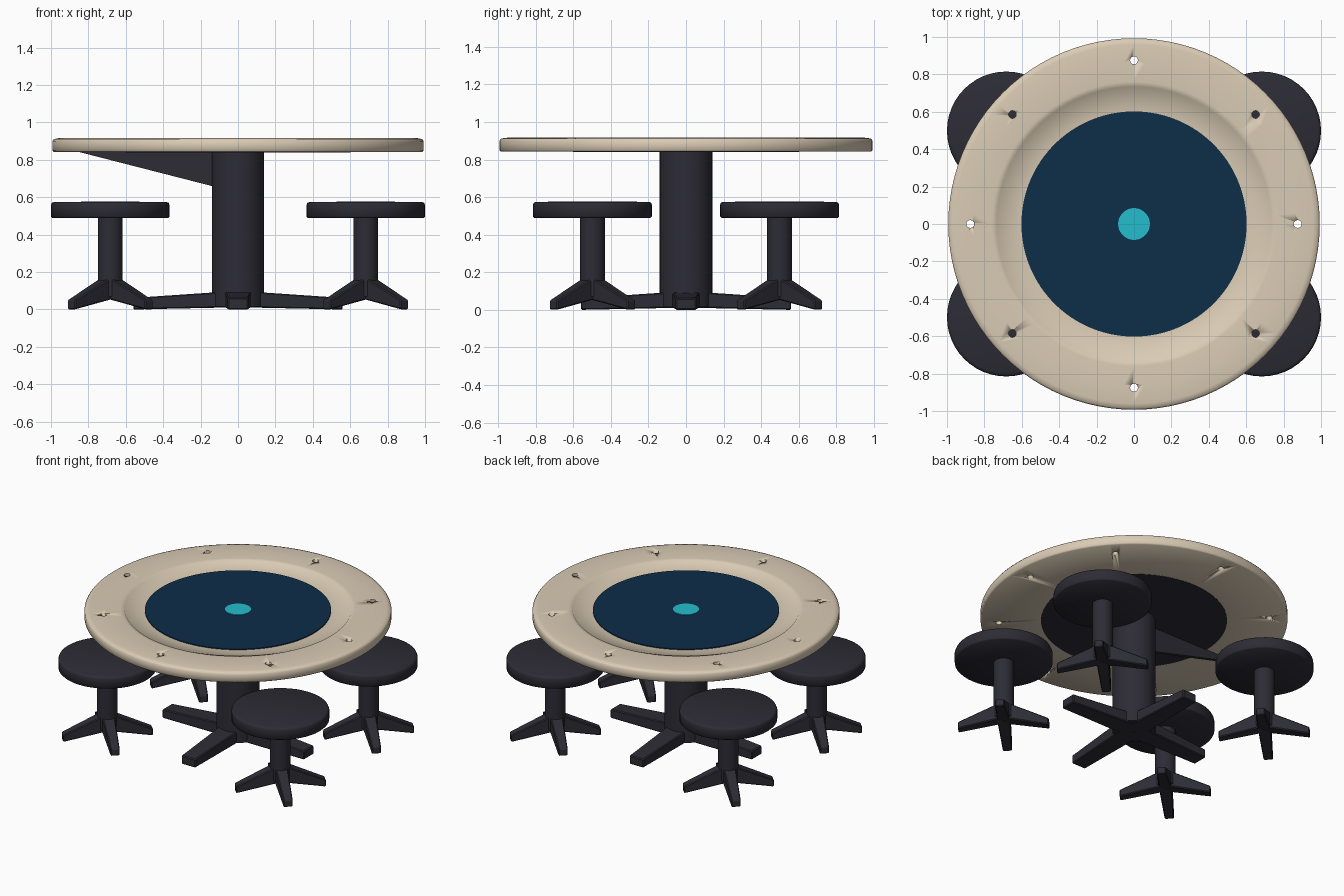
import bpy, bmesh, math
from mathutils import Matrix, Vector

if "Cube" in bpy.data.objects:
    bpy.data.objects.remove(bpy.data.objects["Cube"])


def material(name, rgb):
    m = bpy.data.materials.new(name)
    m.diffuse_color = (*rgb, 1)
    m.use_nodes = True
    m.node_tree.nodes["Principled BSDF"].inputs["Base Color"].default_value = m.diffuse_color
    return m


CREAM = material("cream", (0.70, 0.60, 0.46))
BLUE = material("deep blue", (0.004, 0.026, 0.065))
TEAL = material("teal", (0.018, 0.51, 0.61))
DARK = material("charcoal", (0.026, 0.025, 0.036))


def finish(bm, name, mat, angle=40):
    bmesh.ops.recalc_face_normals(bm, faces=bm.faces)
    me = bpy.data.meshes.new(name)
    bm.to_mesh(me)
    bm.free()
    me.materials.append(mat)
    for p in me.polygons:
        p.use_smooth = True
    me.set_sharp_from_angle(angle=math.radians(angle))
    ob = bpy.data.objects.new(name, me)
    bpy.context.collection.objects.link(ob)
    return ob


def lathe(name, profile, mat, centre=(0, 0), steps=64, closed=False, angle=40):
    """Spin a radius/height profile around a vertical axis."""
    bm = bmesh.new()
    rings = []
    for r, z in profile:
        n = 1 if r == 0 else steps
        rings.append([bm.verts.new((centre[0] + r * math.cos(2 * math.pi * i / steps),
                                    centre[1] + r * math.sin(2 * math.pi * i / steps), z))
                      for i in range(n)])
    pairs = list(zip(rings, rings[1:]))
    if closed:
        pairs.append((rings[-1], rings[0]))
    for a, b in pairs:
        for i in range(steps):
            j = (i + 1) % steps
            quad = [a[i % len(a)], a[j % len(a)], b[j % len(b)], b[i % len(b)]]
            bm.faces.new(list(dict.fromkeys(quad)))
    return finish(bm, name, mat, angle)


def disc(name, r, z0, z1, mat, steps=64):
    return lathe(name, [(0, z0), (r, z0), (r, z1), (0, z1)], mat, steps=steps)


def legs(name, centre, turn, outline, w0, w1, mat):
    """Four tapering legs; outline is (inner low, inner high, outer high, outer low)."""
    bm = bmesh.new()
    for k in range(4):
        rot = Matrix.Rotation(turn + k * math.pi / 2, 3, 'Z')
        sides = []
        for s in (-1, 1):
            sides.append([bm.verts.new(rot @ Vector((r, s * w, z)) + Vector((*centre, 0)))
                          for (r, z), w in zip(outline, (w0, w0, w1, w1))])
        a, b = sides
        bm.faces.new(a)
        bm.faces.new(b[::-1])
        for i in range(4):
            j = (i + 1) % 4
            bm.faces.new([a[i], a[j], b[j], b[i]])
    bmesh.ops.bevel(bm, geom=list(bm.edges), offset=0.006, segments=1, affect='EDGES')
    return finish(bm, name, mat, 30)


# Table ring: rounded outer rim with a sloping inner ledge
ring = lathe("table_rim", [
    (0.60, 0.842), (0.985, 0.842), (0.993, 0.850), (0.993, 0.900), (0.985, 0.911),
    (0.96, 0.916), (0.86, 0.917), (0.76, 0.916), (0.735, 0.913), (0.73, 0.907), (0.60, 0.895)],
    CREAM, steps=96, closed=True, angle=50)

# Eight small through holes around the rim
bm = bmesh.new()
for deg in (0, 42, 90, 138, 180, 222, 270, 318):
    a = math.radians(deg)
    bmesh.ops.create_cone(bm, cap_ends=True, segments=12, radius1=0.021, radius2=0.021, depth=0.3,
                          matrix=Matrix.Translation((0.875 * math.cos(a), 0.875 * math.sin(a), 0.88)))
cutter = finish(bm, "hole_cutter", CREAM)
cutter.hide_render = True
mod = ring.modifiers.new("holes", 'BOOLEAN')
mod.operation = 'DIFFERENCE'
mod.solver = 'EXACT'
mod.object = cutter
bpy.context.view_layer.objects.active = ring
bpy.ops.object.modifier_apply(modifier=mod.name)
bpy.data.objects.remove(cutter)

# Table centre, centre spot and underside plate
disc("table_centre", 0.602, 0.87, 0.902, BLUE, 96)
disc("centre_spot", 0.085, 0.900, 0.906, TEAL, 48)
disc("underside_plate", 0.602, 0.840, 0.865, DARK, 96)

# Pedestal with its side bracket and cross feet
lathe("pedestal", [(0, 0.015), (0.14, 0.015), (0.14, 0.85), (0, 0.85)], DARK)
bm = bmesh.new()
fin = [(-0.85, 0.842), (-0.14, 0.66), (-0.03, 0.655), (-0.03, 0.842)]
low = [bm.verts.new((x, -0.012, z)) for x, z in fin]
high = [bm.verts.new((x, 0.012, z)) for x, z in fin]
bm.faces.new(low)
bm.faces.new(high[::-1])
for i in range(4):
    j = (i + 1) % 4
    bm.faces.new([low[i], low[j], high[j], high[i]])
finish(bm, "side_bracket", DARK)
legs("pedestal_feet", (0, 0), 0,
     [(0.0, 0.012), (0.0, 0.10), (0.56, 0.062), (0.56, 0.0)], 0.075, 0.055, DARK)

# Four stools
for sx, sy, tag in ((-1, -1, "front_left"), (1, -1, "front_right"),
                    (-1, 1, "back_left"), (1, 1, "back_right")):
    c = (sx * 0.683, sy * 0.498)
    lathe(tag + "_seat", [(0, 0.49), (0.31, 0.49), (0.317, 0.497), (0.317, 0.558),
                          (0.312, 0.570), (0.30, 0.575), (0, 0.577)], DARK, c, 48, angle=50)
    lathe(tag + "_post", [(0, 0.07), (0.066, 0.07), (0.066, 0.50), (0, 0.50)], DARK, c, 32)
    legs(tag + "_stool_legs", c, math.pi / 4,
         [(0.0, 0.06), (0.0, 0.185), (0.295, 0.05), (0.295, 0.0)], 0.042, 0.03, DARK)
